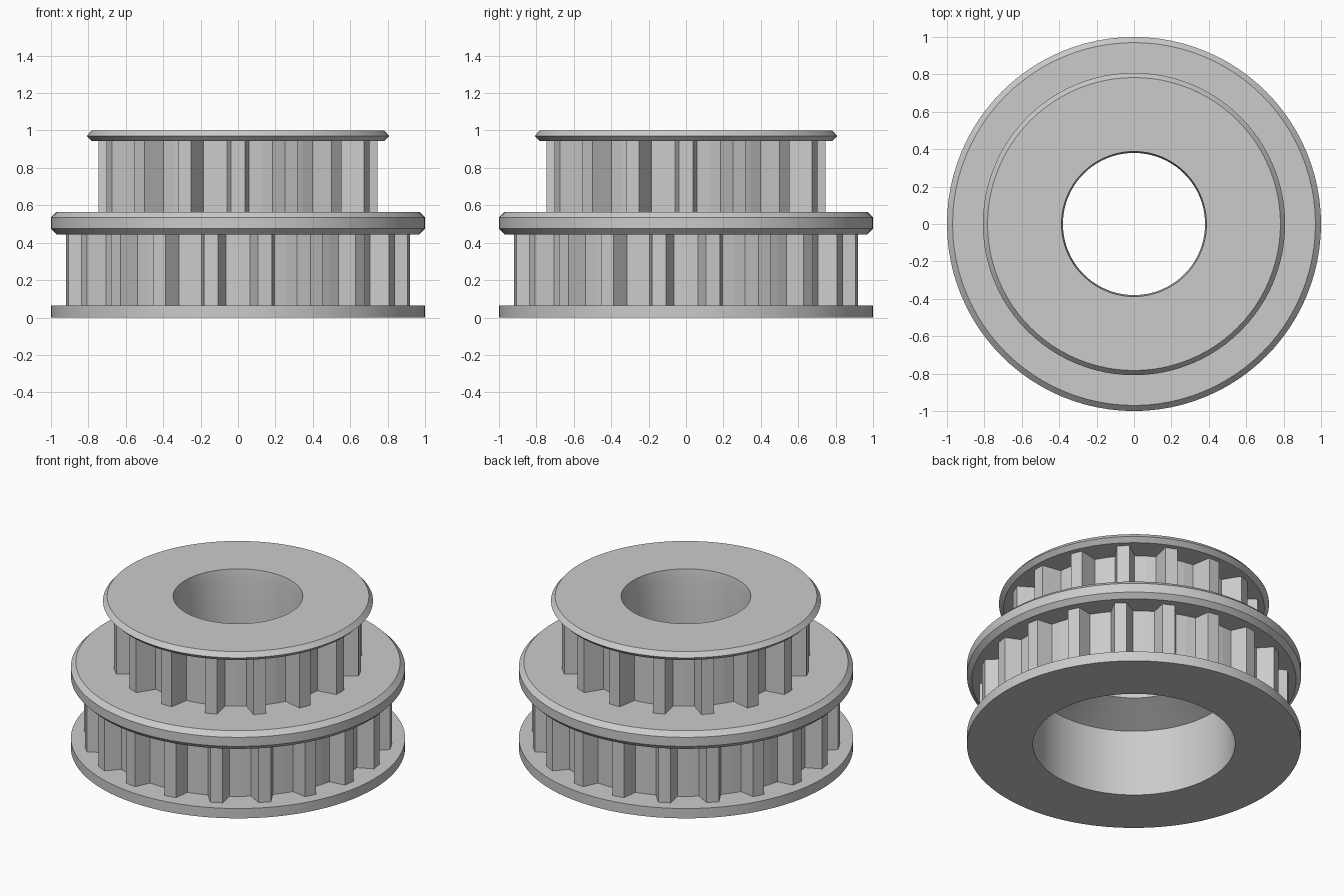
import bpy, bmesh
from math import cos, sin, radians, tau

cube = bpy.data.objects.get("Cube")
if cube:
    bpy.data.objects.remove(cube)

steel = bpy.data.materials.new("plain_grey")
steel.use_nodes = True
grey = (0.6, 0.6, 0.6, 1)
steel.diffuse_color = grey
steel.node_tree.nodes["Principled BSDF"].inputs["Base Color"].default_value = grey


def ring_solid(name, stations, smooth):
    """Join closed (radius, z) sections, each placed at its own angle, into a ring."""
    bm = bmesh.new()
    rings = [[bm.verts.new((r * sin(a), -r * cos(a), z)) for r, z in section]
             for a, section in stations]
    for i, ring in enumerate(rings):
        nxt = rings[(i + 1) % len(rings)]
        for j in range(len(ring)):
            k = (j + 1) % len(ring)
            bm.faces.new((ring[j], nxt[j], nxt[k], ring[k]))
    bmesh.ops.recalc_face_normals(bm, faces=bm.faces)
    mesh = bpy.data.meshes.new(name)
    bm.to_mesh(mesh)
    bm.free()
    mesh.materials.append(steel)
    obj = bpy.data.objects.new(name, mesh)
    bpy.context.collection.objects.link(obj)
    if smooth:
        bpy.ops.object.select_all(action='DESELECT')
        bpy.context.view_layer.objects.active = obj
        obj.select_set(True)
        bpy.ops.object.shade_smooth_by_angle(angle=radians(20))
    return obj


def toothed_ring(name, count, phase, tip, root, tip_half, root_half, z0, z1):
    """Ring of tapered teeth; angles are in degrees, measured from the front."""
    pitch = 360 / count
    tooth = [(-root_half, root), (-tip_half, tip), (tip_half, tip),
             (root_half, root), (pitch / 2, root)]
    inner = root - 0.08
    stations = [(radians(phase + i * pitch + a),
                 [(inner, z0), (r, z0), (r, z1), (inner, z1)])
                for i in range(count) for a, r in tooth]
    ring_solid(name, stations, False)


# Turned body: three flanges, hub and stepped bore
body_profile = [
    (0.605, 0), (1, 0), (1, 0.065), (0.79, 0.065),            # base flange
    (0.79, 0.445), (0.97, 0.445), (1, 0.475), (1, 0.535),     # middle flange
    (0.97, 0.565), (0.59, 0.565),
    (0.59, 0.943), (0.78, 0.943), (0.808, 0.97), (0.783, 1),  # top flange
    (0.388, 1), (0.38, 0.94), (0.38, 0.54), (0.605, 0.44),    # bore
]
SEGMENTS = 96
ring_solid("pulley_body",
           [(tau * i / SEGMENTS, body_profile) for i in range(SEGMENTS)], True)

# Toothed belt tracks, ends sunk slightly into the flanges
toothed_ring("lower_teeth", 20, 9, 0.925, 0.828, 2.3, 4.57, 0.055, 0.455)
toothed_ring("upper_teeth", 16, 0, 0.747, 0.624, 2.9, 5.4, 0.555, 0.953)
